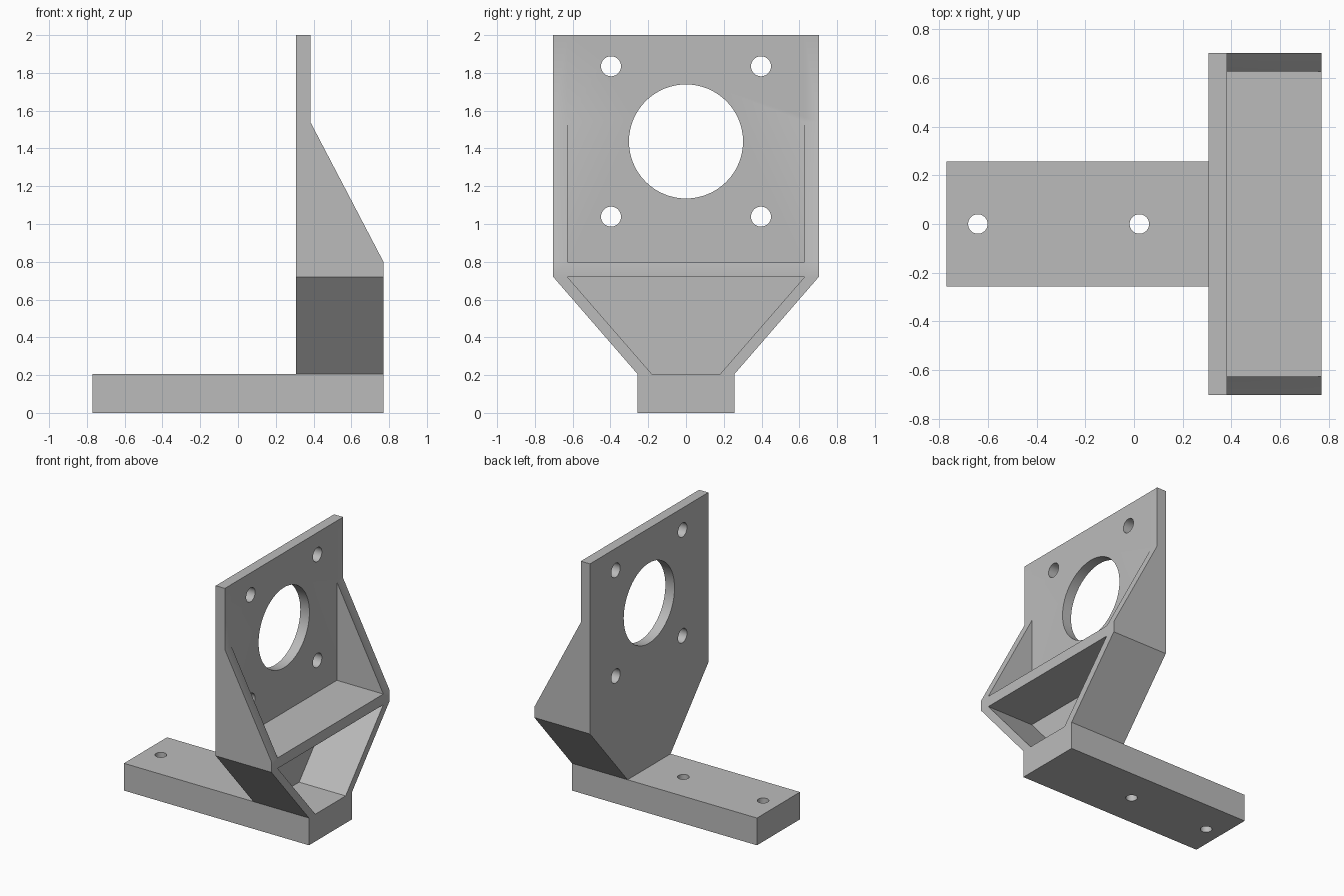
import bpy
import bmesh
from math import radians
from mathutils import Vector, Matrix

if "Cube" in bpy.data.objects:
    bpy.data.objects.remove(bpy.data.objects["Cube"], do_unlink=True)

grey = bpy.data.materials.new("plain grey")
grey.use_nodes = True
grey.diffuse_color = (0.5, 0.5, 0.5, 1)
grey.node_tree.nodes["Principled BSDF"].inputs["Base Color"].default_value = (0.5, 0.5, 0.5, 1)


def finish(name, bm):
    bmesh.ops.recalc_face_normals(bm, faces=bm.faces)
    mesh = bpy.data.meshes.new(name)
    bm.to_mesh(mesh)
    bm.free()
    mesh.materials.append(grey)
    obj = bpy.data.objects.new(name, mesh)
    bpy.context.collection.objects.link(obj)
    return obj


def prism(name, points, sweep):
    """Closed outline of 3D points swept along a vector."""
    bm = bmesh.new()
    face = bm.faces.new([bm.verts.new(p) for p in points])
    swept = bmesh.ops.extrude_face_region(bm, geom=[face])
    verts = [v for v in swept["geom"] if isinstance(v, bmesh.types.BMVert)]
    bmesh.ops.translate(bm, verts=verts, vec=Vector(sweep))
    return finish(name, bm)


def side_prism(name, outline, x0, x1):
    return prism(name, [(x0, y, z) for y, z in outline], (x1 - x0, 0, 0))


def box(name, x0, x1, y, z0, z1):
    return side_prism(name, [(-y, z0), (y, z0), (y, z1), (-y, z1)], x0, x1)


def drill(name, radius, centre, depth, axis):
    bm = bmesh.new()
    bmesh.ops.create_cone(bm, cap_ends=True, segments=64, radius1=radius,
                          radius2=radius, depth=depth)
    turn = Matrix.Rotation(radians(90), 4, "Y") if axis == "X" else Matrix()
    bm.transform(Matrix.Translation(centre) @ turn)
    return finish(name, bm)


def combine(target, tool, operation):
    mod = target.modifiers.new(tool.name, "BOOLEAN")
    mod.operation = operation
    mod.solver = "EXACT"
    mod.object = tool
    tool.hide_render = True
    bpy.context.view_layer.objects.active = target
    bpy.ops.object.modifier_apply(modifier=mod.name)
    bpy.data.objects.remove(tool, do_unlink=True)


# Main dimensions
END, BACK, FACE = 0.77, 0.307, 0.383
HALF, INNER = 0.703, 0.628
FOOT, FOOT_TOP = 0.256, 0.205
SHELF_LOW, SHELF_TOP = 0.72, 0.80

# Upright block with tapered lower half, joined to the long foot
half = [(FOOT, 0), (FOOT, FOOT_TOP), (HALF, SHELF_LOW), (HALF, 2)]
bracket = side_prism("motor_bracket", half + [(-y, z) for y, z in reversed(half)], BACK, END)
combine(bracket, box("foot", -END, BACK, FOOT, 0, FOOT_TOP), "UNION")

# Sloped front of the side gussets
slope = [(FACE, 2.2), (FACE, 1.54), (END, SHELF_TOP), (1.0, SHELF_TOP), (1.0, 2.2)]
combine(bracket, prism("slope_cut", [(x, -1, z) for x, z in slope], (0, 2, 0)), "DIFFERENCE")

# Pocket between the gussets and the funnel-shaped pocket under the shelf
combine(bracket, box("upper_pocket", FACE, 1, INNER, SHELF_TOP, 2.1), "DIFFERENCE")
funnel = [(-0.18, FOOT_TOP), (0.18, FOOT_TOP), (INNER, SHELF_LOW), (-INNER, SHELF_LOW)]
combine(bracket, side_prism("lower_pocket", funnel, FACE, 1), "DIFFERENCE")

# Central bore, four bolt holes and two foot holes
MID = 1.437
combine(bracket, drill("bore", 0.302, (BACK, 0, MID), 0.6, "X"), "DIFFERENCE")
for sy in (-1, 1):
    for sz in (-1, 1):
        hole = drill("bolt_hole", 0.053, (BACK, sy * 0.397, MID + sz * 0.398), 0.6, "X")
        combine(bracket, hole, "DIFFERENCE")
for x in (-0.642, 0.022):
    combine(bracket, drill("foot_hole", 0.04, (x, 0, 0.1), 0.6, "Z"), "DIFFERENCE")

# Smooth bores, sharp edges
bpy.ops.object.select_all(action="DESELECT")
bracket.select_set(True)
bpy.context.view_layer.objects.active = bracket
bpy.ops.object.shade_smooth_by_angle(angle=radians(30))
